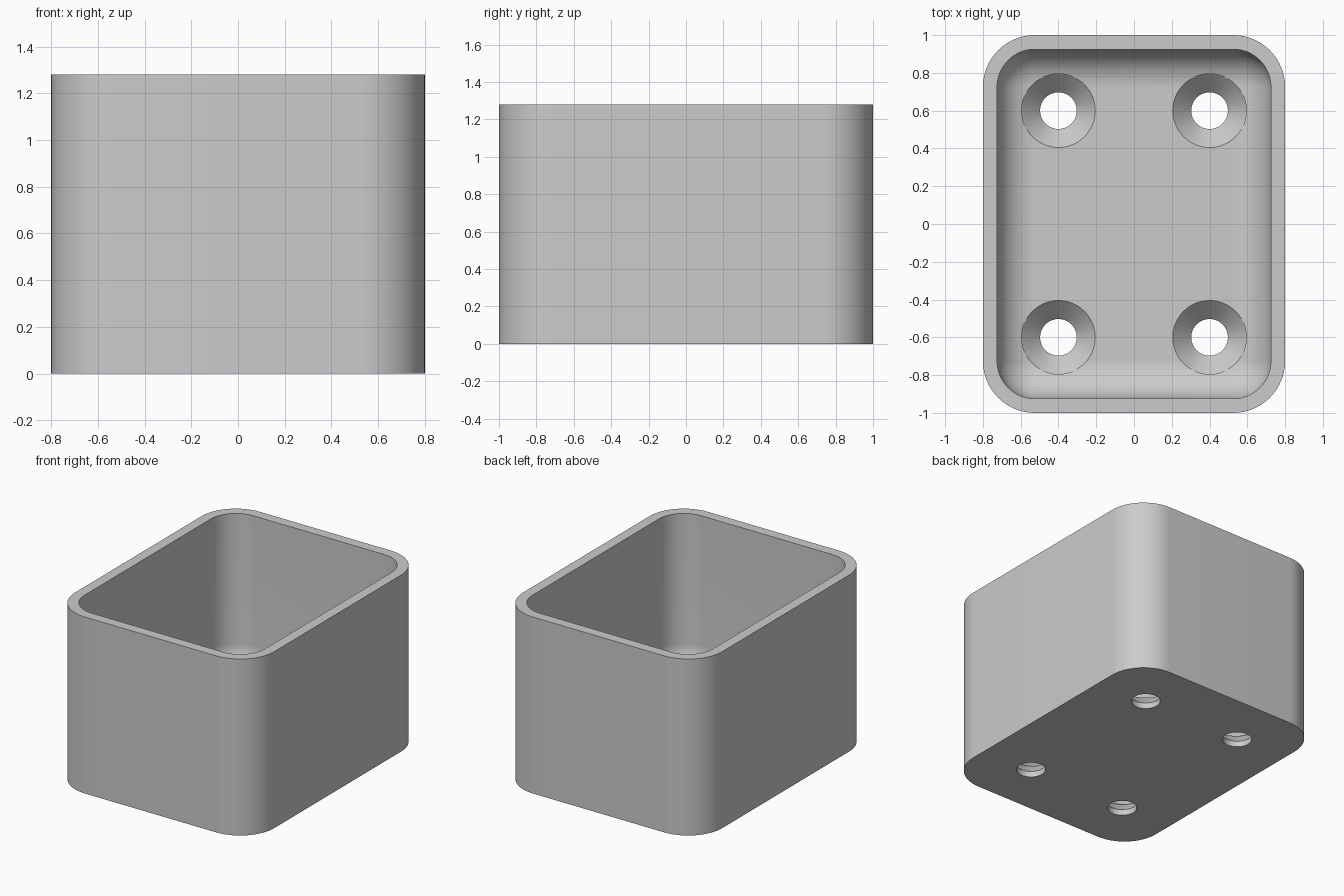
import bpy, bmesh, math

cube = bpy.data.objects.get("Cube")
if cube:
    bpy.data.objects.remove(cube, do_unlink=True)

HALF_X, HALF_Y, HEIGHT = 0.8, 1.0, 1.28
RADIUS, WALL, FLOOR = 0.275, 0.075, 0.14
FILLET = RADIUS - WALL
ARC, FILLET_STEPS = 16, 12

gray = bpy.data.materials.new("light gray")
gray.use_nodes = True
gray.diffuse_color = (0.6, 0.6, 0.6, 1)
gray.node_tree.nodes["Principled BSDF"].inputs["Base Color"].default_value = gray.diffuse_color


def ring(bm, inset, z):
    """Rounded rectangle loop, moved inwards by inset."""
    r = RADIUS - inset
    loop = []
    for corner, (sx, sy) in enumerate(((1, 1), (-1, 1), (-1, -1), (1, -1))):
        for i in range(ARC + 1):
            a = (corner + i / ARC) * math.pi / 2
            loop.append(bm.verts.new((sx * (HALF_X - RADIUS) + r * math.cos(a),
                                      sy * (HALF_Y - RADIUS) + r * math.sin(a), z)))
    return loop


def loft(bm, rings):
    """Skin consecutive loops and cap both ends."""
    for a, b in zip(rings, rings[1:]):
        for i in range(len(a)):
            j = (i + 1) % len(a)
            bm.faces.new((a[i], a[j], b[j], b[i]))
    bm.faces.new(rings[0])
    bm.faces.new(rings[-1])
    bmesh.ops.remove_doubles(bm, verts=bm.verts, dist=1e-5)
    bmesh.ops.recalc_face_normals(bm, faces=bm.faces)


def finish(bm, name):
    mesh = bpy.data.meshes.new(name)
    bm.to_mesh(mesh)
    bm.free()
    mesh.materials.append(gray)
    obj = bpy.data.objects.new(name, mesh)
    bpy.context.collection.objects.link(obj)
    return obj


# Open box: outer wall, rim, inner wall, rounded floor edge
bm = bmesh.new()
profile = [(0, 0), (0, HEIGHT), (WALL, HEIGHT)]
for i in range(FILLET_STEPS + 1):
    a = i / FILLET_STEPS * math.pi / 2
    profile.append((WALL + FILLET * (1 - math.cos(a)), FLOOR + FILLET * (1 - math.sin(a))))
loft(bm, [ring(bm, inset, z) for inset, z in profile])
box = finish(bm, "box")

# Countersunk screw holes, cut by a turned profile of radius and height
hole = [(0.097, -0.1), (0.097, 0.042), (0.195, FLOOR), (0.195, FLOOR + 0.2)]
STEPS = 48
bm_holes = bmesh.new()
for x in (-0.4, 0.4):
    for y in (-0.6, 0.6):
        loft(bm_holes, [[bm_holes.verts.new((x + r * math.cos(math.tau * i / STEPS),
                                             y + r * math.sin(math.tau * i / STEPS), z))
                         for i in range(STEPS)] for r, z in hole])
cutter = finish(bm_holes, "hole_cutter")
cutter.hide_render = True

cut = box.modifiers.new("screw holes", 'BOOLEAN')
cut.operation, cut.solver, cut.object = 'DIFFERENCE', 'EXACT', cutter
bpy.ops.object.select_all(action='DESELECT')
box.select_set(True)
bpy.context.view_layer.objects.active = box
bpy.ops.object.modifier_apply(modifier=cut.name)
bpy.data.objects.remove(cutter, do_unlink=True)
bpy.ops.object.shade_smooth_by_angle(angle=math.radians(25))
